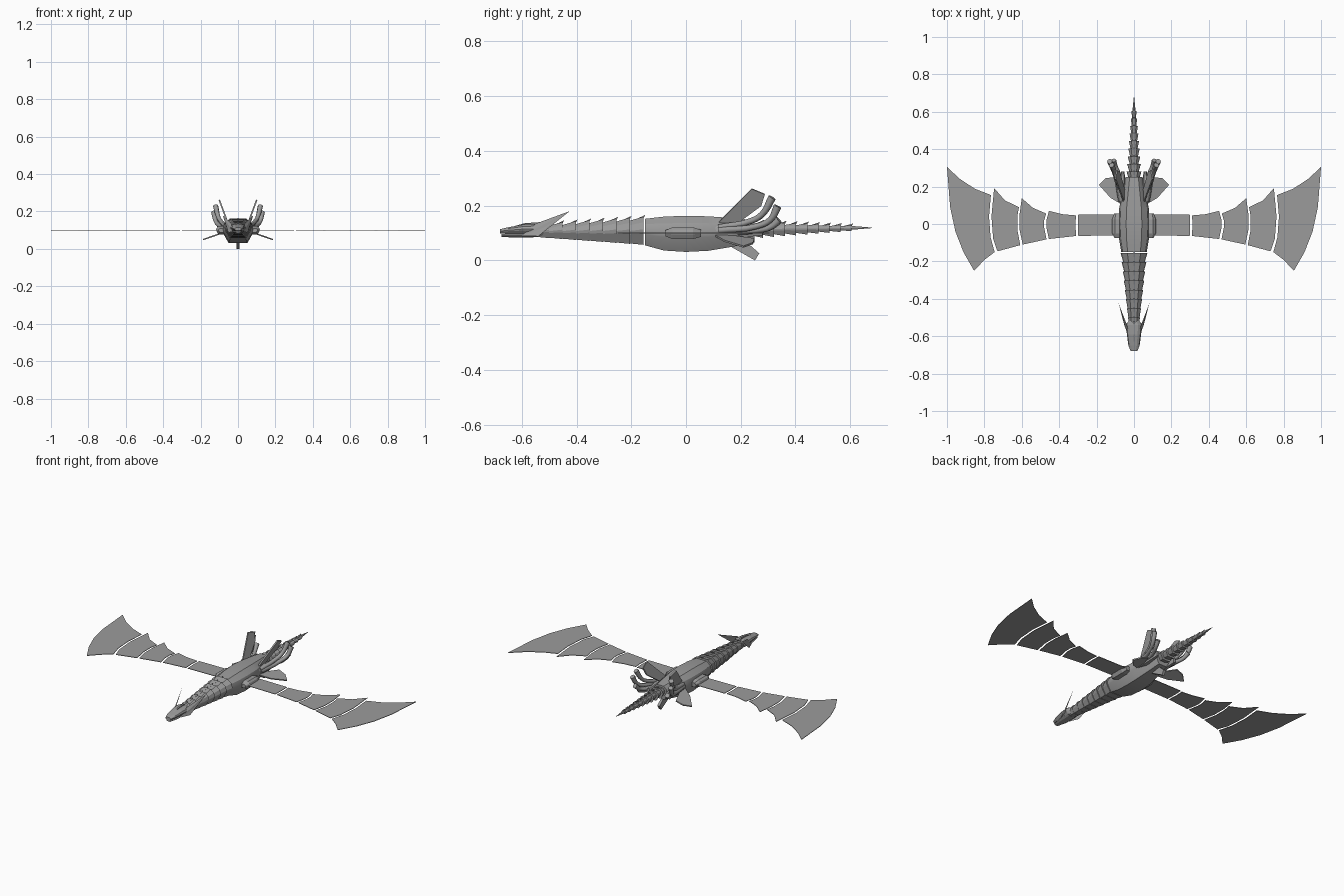
import bpy, bmesh, math
from mathutils import Vector

old = bpy.data.objects.get("Cube")
if old:
    bpy.data.objects.remove(old, do_unlink=True)

grey = bpy.data.materials.new("plain grey")
grey.use_nodes = True
colour = (0.33, 0.33, 0.33, 1)
grey.diffuse_color = colour
grey.node_tree.nodes["Principled BSDF"].inputs["Base Color"].default_value = colour


def add_mesh(name, verts, faces, smooth=False):
    mesh = bpy.data.meshes.new(name)
    mesh.from_pydata([tuple(v) for v in verts], [], faces)
    bm = bmesh.new()
    bm.from_mesh(mesh)
    bmesh.ops.recalc_face_normals(bm, faces=bm.faces)
    bm.to_mesh(mesh)
    bm.free()
    mesh.materials.append(grey)
    obj = bpy.data.objects.new(name, mesh)
    bpy.context.collection.objects.link(obj)
    if smooth:
        bpy.ops.object.select_all(action="DESELECT")
        obj.select_set(True)
        bpy.context.view_layer.objects.active = obj
        bpy.ops.object.shade_smooth_by_angle(angle=math.radians(32))
    return obj


# Cross-section: half-width factor, height factor
half = [(0.5, 1), (0.88, 0.8), (1, 0.55), (0.95, 0.4), (0.6, 0)]
section = half + [(-x, z) for x, z in reversed(half)]


def loft(name, stations, cx=0, smooth=False):
    """Stations hold y, half-width, bottom z, top z."""
    n = len(section)
    verts = [(cx + w * x, y, lo + (hi - lo) * z)
             for y, w, lo, hi in stations for x, z in section]
    faces = [[r * n + i, r * n + (i + 1) % n, (r + 1) * n + (i + 1) % n, (r + 1) * n + i]
             for r in range(len(stations) - 1) for i in range(n)]
    faces += [list(range(n)), list(range(len(verts) - n, len(verts)))]
    return add_mesh(name, verts, faces, smooth)


def plate(name, points, thickness):
    """Flat polygon thickened both ways along its normal."""
    pts = [Vector(p) for p in points]
    normal = sum((a.cross(b) for a, b in zip(pts, pts[1:] + pts[:1])), Vector()).normalized()
    off = normal * thickness / 2
    n = len(pts)
    faces = [list(range(n)), list(range(n, 2 * n))]
    faces += [[i, (i + 1) % n, n + (i + 1) % n, n + i] for i in range(n)]
    return add_mesh(name, [p + off for p in pts] + [p - off for p in pts], faces)


def tube(name, points, radii):
    """Round tube along a smooth path."""
    curve = bpy.data.curves.new(name, "CURVE")
    curve.dimensions = "3D"
    curve.bevel_depth = 1
    curve.bevel_resolution = 1
    curve.use_fill_caps = True
    curve.resolution_u = 4
    spline = curve.splines.new("BEZIER")
    spline.bezier_points.add(len(points) - 1)
    for bp, p, r in zip(spline.bezier_points, points, radii):
        bp.co, bp.radius = p, r
        bp.handle_left_type = bp.handle_right_type = "AUTO"
    temp = bpy.data.objects.new(name + "_path", curve)
    bpy.context.collection.objects.link(temp)
    bpy.context.view_layer.update()
    mesh = bpy.data.meshes.new_from_object(
        temp.evaluated_get(bpy.context.evaluated_depsgraph_get()))
    bpy.data.objects.remove(temp, do_unlink=True)
    mesh.materials.clear()
    mesh.materials.append(grey)
    obj = bpy.data.objects.new(name, mesh)
    bpy.context.collection.objects.link(obj)


def mix(a, b, t):
    return a + (b - a) * t


# Body
loft("body", [(-0.15, 0.068, 0.055, 0.152), (-0.08, 0.08, 0.036, 0.16),
              (0, 0.084, 0.031, 0.163), (0.08, 0.08, 0.035, 0.161),
              (0.17, 0.062, 0.05, 0.155), (0.25, 0.046, 0.065, 0.147)], smooth=True)

# Neck: overlapping segments that flare backwards, each with a ridge
count = 8
for i in range(count):
    t, u = i / count, (i + 1) / count
    back, front = mix(-0.155, -0.55, t), mix(-0.155, -0.55, u) - 0.012
    w, lo, hi = mix(0.072, 0.026, t), mix(0.057, 0.085, t), mix(0.16, 0.134, t)
    loft(f"neck_segment_{i + 1}", [(front, w * 0.74, lo + 0.006, hi - 0.018),
                                   (back, w, lo, hi)])
    plate(f"neck_ridge_{i + 1}", [(0, front + 0.01, hi - 0.02), (0, back, hi - 0.005),
                                  (0, back + 0.006, hi + 0.006)], 0.006)

# Tail: shrinking segments ending in a spike
count = 9
for i in range(count):
    t = i / count
    start = mix(0.235, 0.6, t)
    c, w = mix(0.112, 0.118, t), mix(0.04, 0.011, t)
    h = w * 0.75
    loft(f"tail_segment_{i + 1}", [(start, w * 0.65, c - h * 0.65, c + h * 0.65),
                                   (start + 0.046, w, c - h, c + h)])
    plate(f"tail_ridge_{i + 1}", [(0, start + 0.01, c + h * 0.6), (0, start + 0.046, c + h * 0.8),
                                  (0, start + 0.052, c + h + 0.007)], 0.005)
loft("tail_spike", [(0.58, 0.011, 0.11, 0.128), (0.68, 0.001, 0.118, 0.12)])

# Head with a separate lower jaw
loft("head", [(-0.68, 0.018, 0.098, 0.114), (-0.65, 0.03, 0.097, 0.121),
              (-0.59, 0.038, 0.094, 0.132), (-0.54, 0.044, 0.09, 0.134),
              (-0.51, 0.024, 0.09, 0.13)])
loft("jaw", [(-0.675, 0.015, 0.086, 0.096), (-0.62, 0.028, 0.083, 0.098),
             (-0.54, 0.03, 0.085, 0.1)])
plate("brow_ridge", [(0, -0.67, 0.113), (0, -0.59, 0.13), (0, -0.52, 0.13),
                     (0, -0.53, 0.14), (0, -0.59, 0.136)], 0.01)

# Wing panels: inner edge, front edge, outer edge, back edge in plan
wing_panels = [
    [(0.07, 0.052), (0.07, -0.06), (0.298, -0.064), (0.3, 0), (0.298, 0.05)],
    [(0.31, 0.046), (0.313, 0), (0.31, -0.064), (0.455, -0.08), (0.468, -0.02),
     (0.468, 0.02), (0.455, 0.07), (0.38, 0.052)],
    [(0.47, 0.056), (0.48, 0.02), (0.48, -0.02), (0.468, -0.082), (0.595, -0.11),
     (0.612, -0.03), (0.612, 0.05), (0.6, 0.138), (0.54, 0.086)],
    [(0.615, 0.09), (0.624, 0.04), (0.624, -0.03), (0.608, -0.113), (0.73, -0.146),
     (0.753, -0.08), (0.762, 0.04), (0.748, 0.192), (0.69, 0.126)],
    [(0.765, 0.155), (0.775, 0.04), (0.767, -0.07), (0.745, -0.15), (0.8, -0.192),
     (0.855, -0.25), (0.912, -0.15), (0.955, -0.04), (0.983, 0.09), (1, 0.305),
     (0.93, 0.24), (0.85, 0.188)]]

tube_paths = [
    [(0.065, 0.12, 0.12), (0.09, 0.24, 0.145), (0.105, 0.28, 0.17), (0.12, 0.315, 0.23)],
    [(0.07, 0.12, 0.11), (0.1, 0.26, 0.125), (0.12, 0.31, 0.15), (0.13, 0.335, 0.198)],
    [(0.06, 0.12, 0.1), (0.08, 0.26, 0.11), (0.1, 0.31, 0.122), (0.11, 0.34, 0.148)]]

for side, s in (("left", 1), ("right", -1)):
    for i, panel in enumerate(wing_panels):
        plate(f"{side}_wing_panel_{i + 1}", [(s * x, y, 0.1) for x, y in panel], 0.003)

    # Wing root pod
    loft(f"{side}_wing_pod", [(-0.075, 0.016, 0.088, 0.11), (-0.05, 0.029, 0.078, 0.121),
                              (0.025, 0.029, 0.078, 0.121), (0.055, 0.018, 0.086, 0.112)],
         cx=s * 0.088)

    # Swept horn: broad base drawn out to a point
    tip = (s * 0.082, -0.425, 0.18)
    base = [(s * 0.03, -0.6, 0.09), (s * 0.052, -0.54, 0.088),
            (s * 0.06, -0.51, 0.12), (s * 0.034, -0.55, 0.134)]
    add_mesh(f"{side}_horn", base + [tip],
             [[0, 1, 2, 3]] + [[i, (i + 1) % 4, 4] for i in range(4)])

    # Raised and lowered rear fins
    upper = [(0.12, 0.14), (0.24, 0.262), (0.288, 0.242), (0.275, 0.2), (0.18, 0.13)]
    plate(f"{side}_upper_fin", [(s * (0.055 + 0.37 * (z - 0.14)), y, z) for y, z in upper], 0.008)
    lower = [(0.04, 0.09), (0.105, 0.25), (0.15, 0.245), (0.187, 0.21), (0.125, 0.14)]
    plate(f"{side}_lower_fin", [(s * x, y, 0.093 - 0.34 * (x - 0.06)) for x, y in lower], 0.007)

    # Curved exhaust tubes with thicker mouths
    for i, path in enumerate(tube_paths):
        tube(f"{side}_exhaust_{i + 1}", [(s * x, y, z) for x, y, z in path],
             [0.013, 0.012, 0.012, 0.015])

    # Rear collar block
    loft(f"{side}_rear_block", [(0.1, 0.012, 0.085, 0.125), (0.17, 0.02, 0.08, 0.135),
                                (0.28, 0.009, 0.092, 0.122)], cx=s * 0.06)

# Keel fin under the rear of the body
plate("keel_fin", [(0, 0.15, 0.058), (0, 0.252, 0), (0, 0.268, 0.026), (0, 0.22, 0.068)], 0.016)
